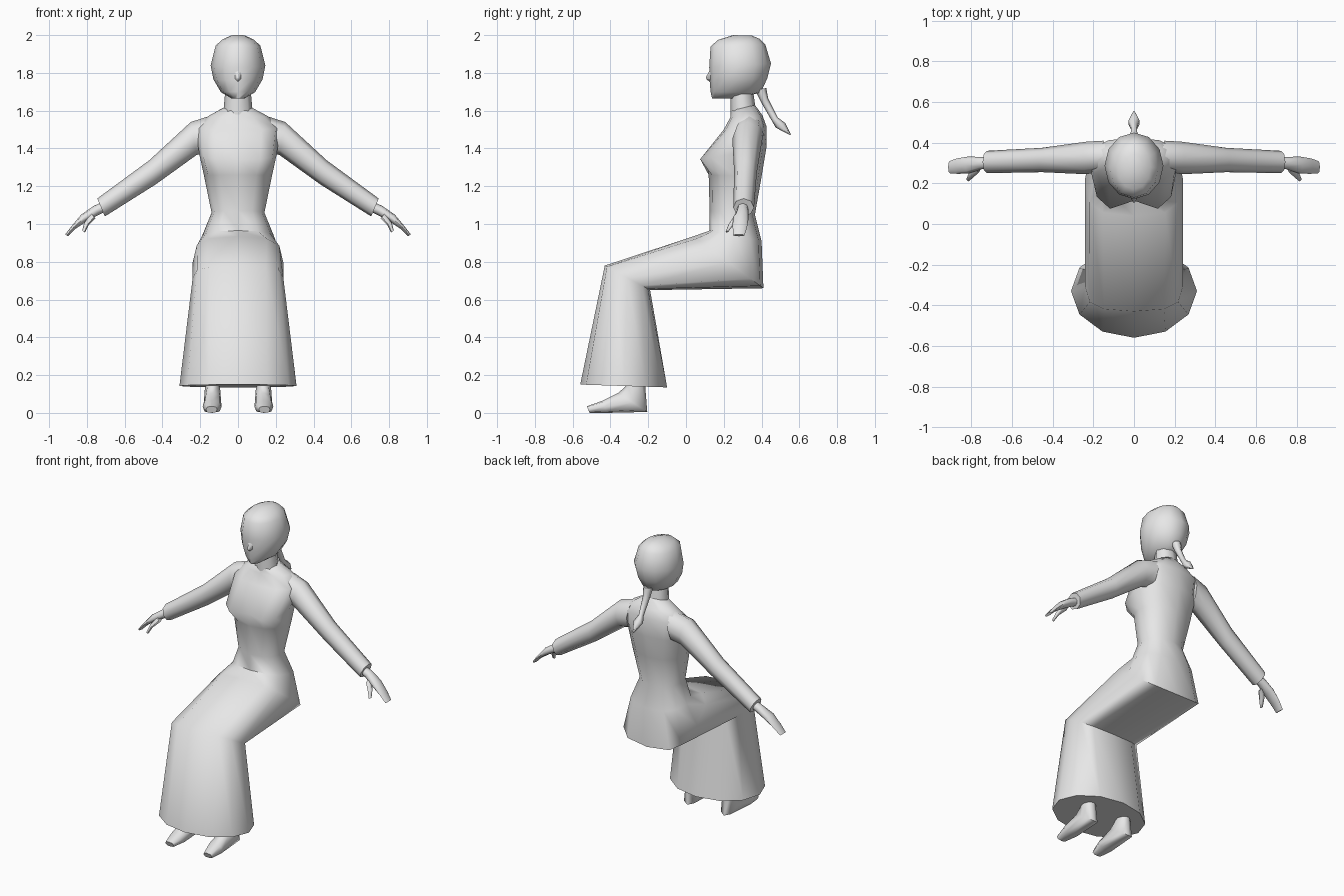
import bpy, bmesh, math
from mathutils import Vector

if "Cube" in bpy.data.objects:
    bpy.data.objects.remove(bpy.data.objects["Cube"])

grey = bpy.data.materials.new("plain grey")
grey.diffuse_color = (0.8, 0.8, 0.8, 1)
grey.use_nodes = True
grey.node_tree.nodes["Principled BSDF"].inputs["Base Color"].default_value = grey.diffuse_color


def spow(v, p):
    return math.copysign(abs(v) ** p, v) if abs(v) > 1e-6 else 0.0


def ring(a, b, side, n=12, p=1.0, dent=0.0):
    """Closed section from point a to point b, with 'side' as half-width vector."""
    a, b, side = Vector(a), Vector(b), Vector(side)
    c, u = (a + b) / 2, (a - b) / 2
    pts = []
    for i in range(n):
        t = 2 * math.pi * i / n
        pts.append(c + u * spow(math.cos(t), p) + side * spow(math.sin(t), p))
    pts[0].y += dent
    return pts


def loft(name, rings, mirror=False, angle=65):
    """Skin a list of sections, cap both ends, and shade."""
    bm = bmesh.new()
    loops = [[bm.verts.new(p) for p in r] for r in rings]
    n = len(loops[0])
    for r, s in zip(loops, loops[1:]):
        for i in range(n):
            j = (i + 1) % n
            bm.faces.new((r[i], r[j], s[j], s[i]))
    bm.faces.new(loops[0])
    bm.faces.new(loops[-1])
    bmesh.ops.recalc_face_normals(bm, faces=bm.faces)
    me = bpy.data.meshes.new(name)
    bm.to_mesh(me)
    bm.free()
    me.materials.append(grey)
    ob = bpy.data.objects.new(name, me)
    bpy.context.collection.objects.link(ob)
    bpy.ops.object.select_all(action='DESELECT')
    ob.select_set(True)
    bpy.context.view_layer.objects.active = ob
    bpy.ops.object.shade_smooth_by_angle(angle=math.radians(angle))
    if mirror:
        ob.modifiers.new("mirror", 'MIRROR')
    return ob


def section(front, back, hw, x=0.0, **kw):
    """Section given by its front and back (y, z) points and half-width in x."""
    return ring((x, *front), (x, *back), (hw, 0, 0), **kw)


def limb(top, bottom, y, hy, n=8, p=1.0):
    """Section given by its top and bottom (x, z) points and its y range."""
    return ring((top[0], y, top[1]), (bottom[0], y, bottom[1]), (0, hy, 0), n=n, p=p)


# Dress: bodice, seat, lap and long skirt
loft("dress", [
    section((.24, 1.60), (.365, 1.63), .075),
    section((.235, 1.565), (.405, 1.575), .16),
    section((.20, 1.50), (.425, 1.52), .225, p=.85),
    section((.055, 1.34), (.425, 1.40), .205, p=.8, dent=.06),
    section((.12, 1.26), (.40, 1.25), .18, p=.9),
    section((.125, 1.07), (.365, 1.05), .14, p=.9),
    section((.125, .965), (.40, .91), .19, p=.85),
    section((.04, .935), (.41, .66), .24, p=.65),
    section((-.43, .78), (-.19, .65), .24, p=.7),
    section((-.56, .15), (-.10, .135), .31),
])

# Sleeves, from inside the shoulder to the cuff
loft("sleeve", [
    limb((.14, 1.575), (.16, 1.38), .335, .075),
    limb((.25, 1.54), (.22, 1.365), .325, .08),
    limb((.47, 1.337), (.435, 1.21), .315, .06),
    limb((.745, 1.135), (.705, 1.04), .305, .055),
], mirror=True)

# Hands with thumbs
loft("hand", [
    limb((.70, 1.125), (.68, 1.075), .30, .027),
    limb((.765, 1.095), (.735, 1.05), .30, .03),
    limb((.83, 1.05), (.80, 1.015), .29, .042),
    limb((.88, .99), (.86, .975), .285, .038),
    limb((.915, .945), (.90, .935), .28, .03),
], mirror=True)
loft("thumb", [
    ring((.78, .28, 1.06), (.755, .27, 1.03), (0, .02, 0), n=6),
    ring((.815, .245, 1.005), (.79, .235, .995), (0, .015, 0), n=6),
    ring((.825, .222, .965), (.81, .215, .955), (0, .008, 0), n=6),
], mirror=True)

# Neck and head
loft("neck", [
    section((.235, 1.58), (.37, 1.60), .078, n=8),
    section((.235, 1.72), (.35, 1.74), .065, n=8),
])
loft("head", [
    section((.138, 1.665), (.27, 1.665), .035),
    section((.13, 1.70), (.395, 1.695), .09),
    section((.125, 1.76), (.43, 1.77), .13),
    section((.123, 1.83), (.45, 1.85), .145),
    section((.13, 1.94), (.42, 1.95), .118),
    section((.17, 1.975), (.39, 1.98), .082),
    section((.25, 2.0), (.35, 1.997), .035),
])
loft("nose", [
    ring((0, .14, 1.84), (0, .14, 1.745), (.024, 0, 0), n=6),
    ring((0, .106, 1.778), (0, .108, 1.765), (.006, 0, 0), n=6),
])

# Ponytail
loft("ponytail", [
    section((.365, 1.71), (.425, 1.72), .03, n=6),
    section((.40, 1.64), (.435, 1.665), .022, n=6),
    section((.455, 1.545), (.485, 1.565), .015, n=6),
    section((.475, 1.51), (.525, 1.535), .03, n=6),
    section((.552, 1.47), (.556, 1.474), .004, n=6),
])

# Feet and ankles
loft("foot", [
    section((-.32, .30), (-.21, .30), .045, x=.135, n=8),
    section((-.32, .14), (-.215, .13), .04, x=.135, n=8),
    section((-.36, .105), (-.205, .005), .046, x=.135, n=8, p=.75),
    section((-.44, .065), (-.42, 0), .05, x=.137, n=8, p=.7),
    section((-.525, .035), (-.51, 0), .03, x=.14, n=8, p=.7),
], mirror=True)
